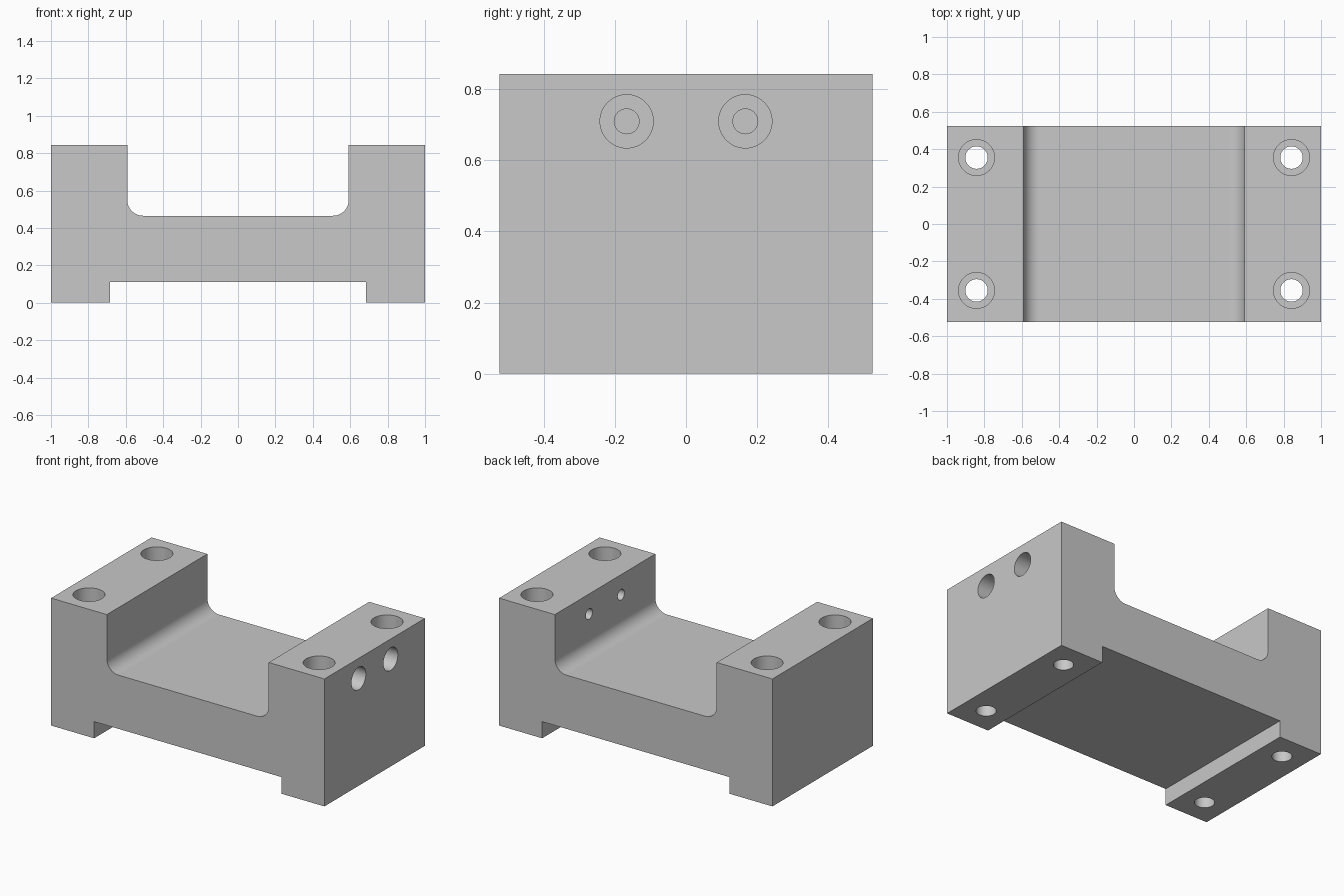
import bpy
import bmesh
import math
from mathutils import Matrix

cube = bpy.data.objects.get("Cube")
if cube:
    bpy.data.objects.remove(cube, do_unlink=True)

HALF_X, HALF_Y, HEIGHT = 1.0, 0.525, 0.843
INNER_X, FLOOR_Z, FILLET = 0.592, 0.465, 0.085
FOOT_X, SLOT_Z = 0.685, 0.11

grey = bpy.data.materials.new("machined_grey")
grey.use_nodes = True
colour = (0.58, 0.58, 0.58, 1)
grey.diffuse_color = colour
grey.node_tree.nodes["Principled BSDF"].inputs["Base Color"].default_value = colour


def make_object(name, bm):
    bmesh.ops.recalc_face_normals(bm, faces=bm.faces)
    mesh = bpy.data.meshes.new(name)
    bm.to_mesh(mesh)
    bm.free()
    mesh.materials.append(grey)
    obj = bpy.data.objects.new(name, mesh)
    bpy.context.collection.objects.link(obj)
    return obj


# Saddle block: half profile with a filleted inner corner, mirrored and extruded
half = [(FOOT_X, SLOT_Z), (FOOT_X, 0), (HALF_X, 0), (HALF_X, HEIGHT), (INNER_X, HEIGHT)]
steps = 16
for i in range(steps + 1):
    a = math.pi / 2 * i / steps
    half.append((INNER_X - FILLET + FILLET * math.cos(a),
                 FLOOR_Z + FILLET - FILLET * math.sin(a)))
profile = half + [(-x, z) for x, z in reversed(half)]

bm = bmesh.new()
face = bm.faces.new([bm.verts.new((x, -HALF_Y, z)) for x, z in profile])
result = bmesh.ops.extrude_face_region(bm, geom=[face])
moved = [g for g in result["geom"] if isinstance(g, bmesh.types.BMVert)]
bmesh.ops.translate(bm, verts=moved, vec=(0, 2 * HALF_Y, 0))
block = make_object("saddle_block", bm)


def add_cylinder(bm, radius, length, matrix):
    bmesh.ops.create_cone(bm, cap_ends=True, segments=48, radius1=radius,
                          radius2=radius, depth=length, matrix=matrix)


def drill(name, radius, length, places, turn=Matrix()):
    """Cut a row of equal cylinders, centred on the given places."""
    bm = bmesh.new()
    for place in places:
        add_cylinder(bm, radius, length, Matrix.Translation(place) @ turn)
    cutter = make_object(name, bm)
    cutter.hide_render = True
    mod = block.modifiers.new(name, 'BOOLEAN')
    mod.operation = 'DIFFERENCE'
    mod.solver = 'EXACT'
    mod.object = cutter
    bpy.context.view_layer.objects.active = block
    bpy.ops.object.modifier_apply(modifier=name)
    bpy.data.objects.remove(cutter, do_unlink=True)


# Vertical mounting holes with counterbores
corners = [(sx * 0.842, sy * 0.355) for sx in (-1, 1) for sy in (-1, 1)]
drill("mounting_holes", 0.06, 3, [(x, y, 0) for x, y in corners])
drill("mounting_counterbores", 0.096, 0.26, [(x, y, HEIGHT) for x, y in corners])

# Sideways counterbored holes through the left wall only
sideways = Matrix.Rotation(math.pi / 2, 4, 'Y')
rows = (-0.167, 0.167)
drill("side_holes", 0.035, 1, [(HALF_X, y, 0.71) for y in rows], sideways)
drill("side_counterbores", 0.075, 0.4, [(HALF_X, y, 0.71) for y in rows], sideways)

# Smooth fillets and bores, crisp edges, flat planes
bpy.ops.object.select_all(action='DESELECT')
block.select_set(True)
bpy.context.view_layer.objects.active = block
bpy.ops.object.shade_smooth_by_angle(angle=math.radians(30))
weighted = block.modifiers.new("flat_planes", 'WEIGHTED_NORMAL')
weighted.keep_sharp = True
